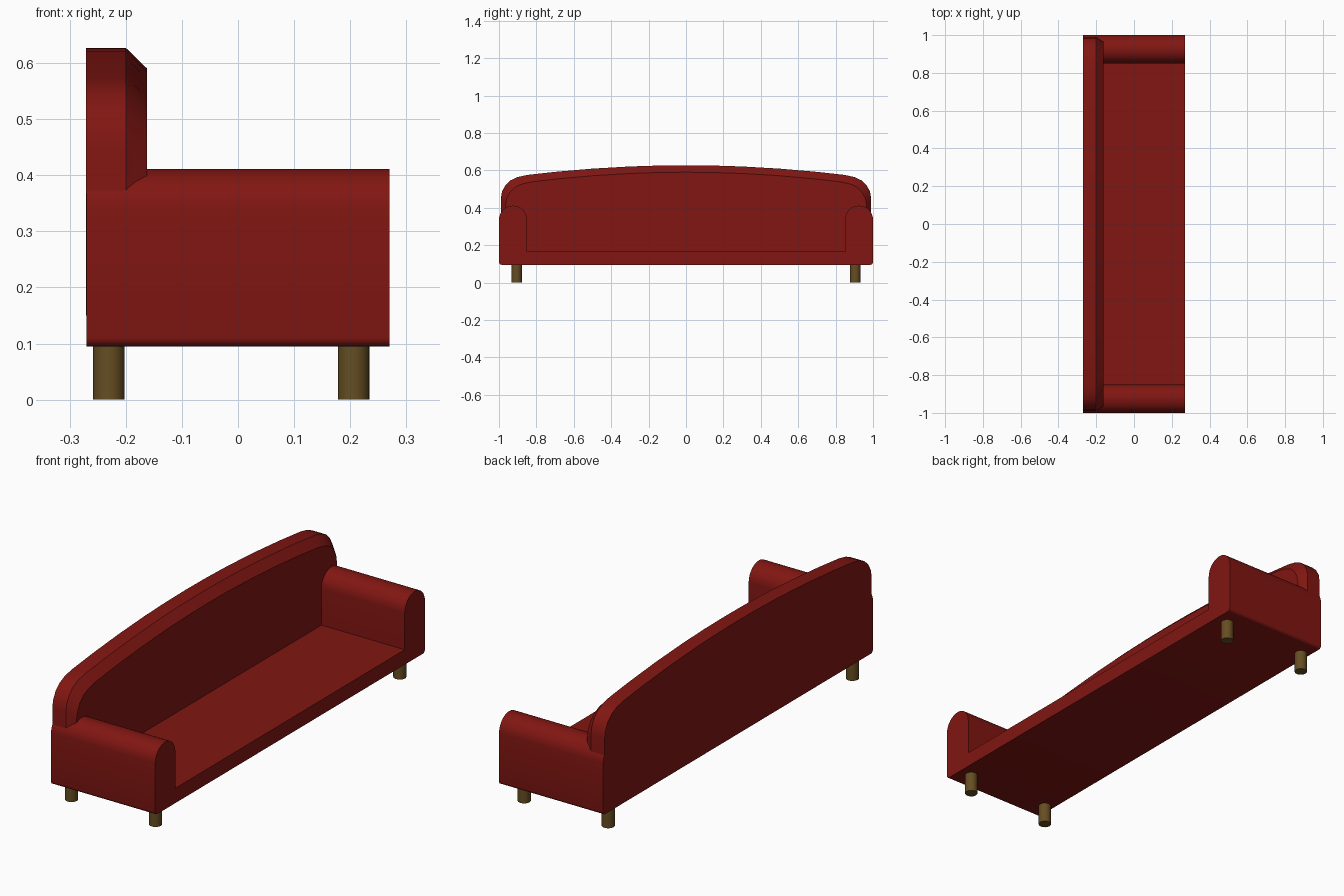
import bpy, bmesh, math

if "Cube" in bpy.data.objects:
    bpy.data.objects.remove(bpy.data.objects["Cube"])


def material(name, color):
    m = bpy.data.materials.new(name)
    m.diffuse_color = (*color, 1)
    m.use_nodes = True
    m.node_tree.nodes["Principled BSDF"].inputs["Base Color"].default_value = m.diffuse_color
    return m


def arc(cy, cz, r, a0, a1, n):
    return [(cy + r * math.cos(math.radians(a0 + (a1 - a0) * i / n)),
             cz + r * math.sin(math.radians(a0 + (a1 - a0) * i / n))) for i in range(n + 1)]


def mirrored(half):
    # Closed outline from its +y half, listed bottom to top centre
    return half + [(-y, z) for y, z in reversed(half) if y > 1e-6]


def loft(name, sections, mat):
    # Join matching (x, outline) sections and cap both ends
    bm = bmesh.new()
    rings = [[bm.verts.new((x, y, z)) for y, z in pts] for x, pts in sections]
    n = len(rings[0])
    for a, b in zip(rings, rings[1:]):
        for i in range(n):
            j = (i + 1) % n
            bm.faces.new((a[i], a[j], b[j], b[i]))
    bm.faces.new(rings[0])
    bm.faces.new(rings[-1])
    bmesh.ops.recalc_face_normals(bm, faces=bm.faces)
    me = bpy.data.meshes.new(name)
    bm.to_mesh(me)
    bm.free()
    ob = bpy.data.objects.new(name, me)
    bpy.context.collection.objects.link(ob)
    me.materials.append(mat)
    smooth(ob)


def smooth(ob):
    bpy.ops.object.select_all(action='DESELECT')
    ob.select_set(True)
    bpy.context.view_layer.objects.active = ob
    bpy.ops.object.shade_smooth_by_angle(angle=math.radians(30))


red = material("red_fabric", (0.22, 0.008, 0.006))
wood = material("leg_wood", (0.13, 0.075, 0.016))

# Seat and round-topped arms as one extruded profile
half = arc(0.985, 0.11, 0.015, -90, 0, 4) + arc(0.925, 0.336, 0.075, 0, 180, 16) + [(0.85, 0.165)]
body = mirrored(half)
loft("seat_and_arms", [(-0.27, body), (0.27, body)], red)

# Arched backrest with a chamfered front rim
corner = [(0.99, 0.15), (0.99, 0.45), (0.984, 0.486), (0.966, 0.52),
          (0.937, 0.547), (0.90, 0.564), (0.85, 0.575)]
crown = [(y, 0.627 - 0.052 * (y / 0.85) ** 2) for y in (0.7, 0.5, 0.3, 0.15, 0)]
back = mirrored(corner + crown)
inner = [(y * 0.975, z - 0.037 if z > 0.2 else z) for y, z in back]
loft("backrest", [(-0.2705, back), (-0.2, back), (-0.162, inner)], red)

# Four round legs
for xname, x in (("back", -0.23), ("front", 0.206)):
    for yname, y in (("right", -0.905), ("left", 0.905)):
        bpy.ops.mesh.primitive_cylinder_add(vertices=24, radius=0.028, depth=0.1, location=(x, y, 0.05))
        leg = bpy.context.object
        leg.name = f"{xname}_{yname}_leg"
        leg.data.materials.append(wood)
        smooth(leg)
